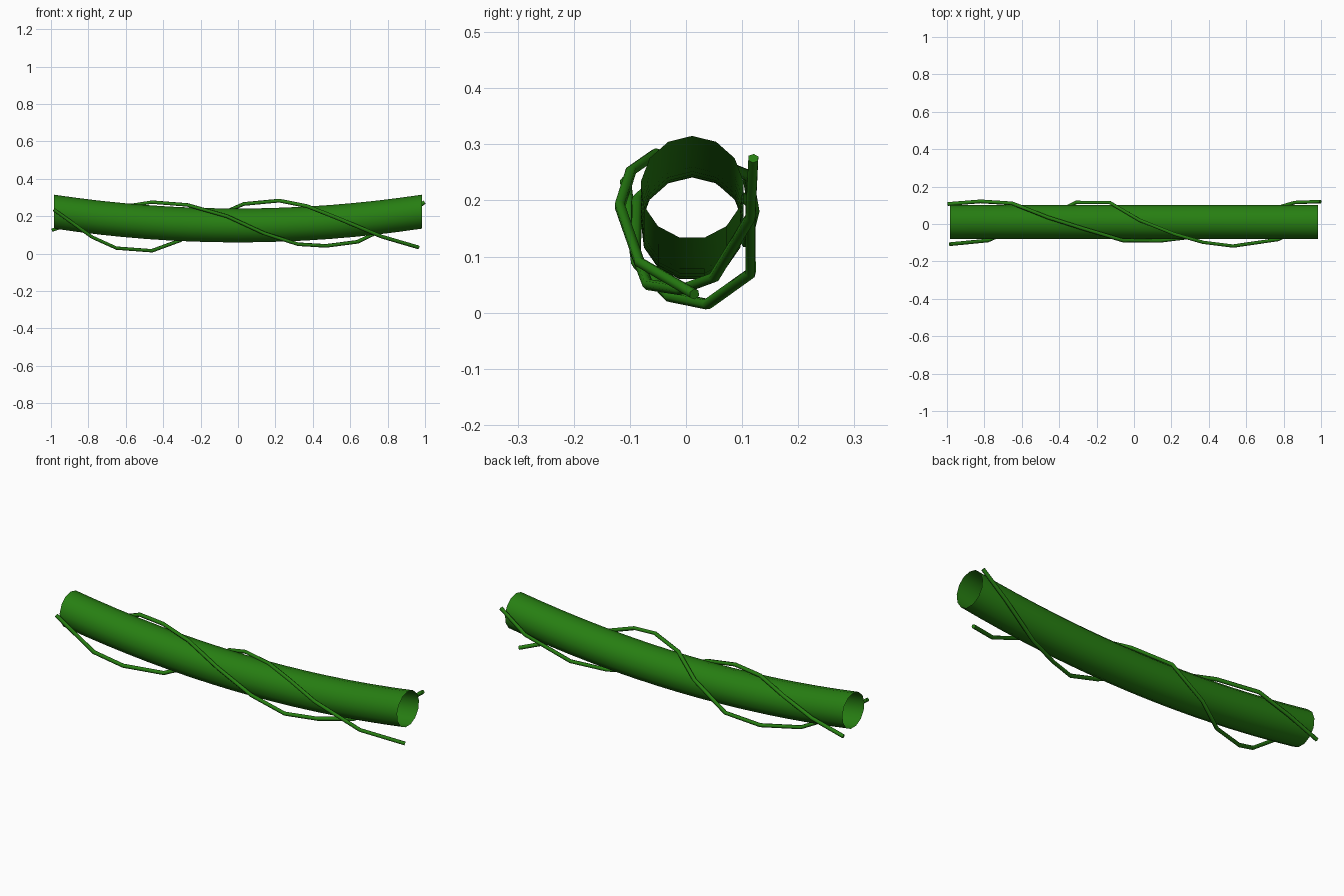
import bpy, bmesh, math

if "Cube" in bpy.data.objects:
    bpy.data.objects.remove(bpy.data.objects["Cube"])

green = bpy.data.materials.new("leaf green")
green.diffuse_color = (0.02, 0.21, 0.006, 1)
green.use_nodes = True
green.node_tree.nodes["Principled BSDF"].inputs["Base Color"].default_value = green.diffuse_color


def add_mesh(name, bm):
    me = bpy.data.meshes.new(name)
    bm.to_mesh(me)
    bm.free()
    me.materials.append(green)
    ob = bpy.data.objects.new(name, me)
    bpy.context.collection.objects.link(ob)
    for p in me.polygons:
        p.use_smooth = True
    return ob


# Hollow stalk: open 13-sided tube sagging in the middle
SIDES, STEPS, R, HALF = 13, 16, 0.092, 0.985
bm = bmesh.new()
rings = []
for i in range(STEPS + 1):
    t = -1 + 2 * i / STEPS
    cz = 0.149 + 0.074 * t * t
    rings.append([bm.verts.new((HALF * t,
                                0.011 + R * math.sin(2 * math.pi * k / SIDES),
                                cz + R * math.cos(2 * math.pi * k / SIDES)))
                  for k in range(SIDES)])
for a, b in zip(rings, rings[1:]):
    for k in range(SIDES):
        n = (k + 1) % SIDES
        bm.faces.new((a[k], a[n], b[n], b[k]))
bmesh.ops.recalc_face_normals(bm, faces=bm.faces)
add_mesh("stalk", bm)


# Thin vines twisting round the stalk
def vine(name, points):
    cu = bpy.data.curves.new(name, 'CURVE')
    cu.dimensions = '3D'
    cu.bevel_depth = 0.01
    cu.bevel_resolution = 1
    cu.use_fill_caps = True
    sp = cu.splines.new('POLY')
    sp.points.add(len(points) - 1)
    for p, co in zip(sp.points, points):
        p.co = (*co, 1)
    cu.materials.append(green)
    ob = bpy.data.objects.new(name, cu)
    bpy.context.collection.objects.link(ob)


vine("front_vine", [
    (-0.985, -0.108, 0.235), (-0.78, -0.088, 0.088), (-0.65, -0.03, 0.029),
    (-0.46, 0.038, 0.015), (-0.31, 0.115, 0.07), (-0.13, 0.115, 0.195),
    (0.03, 0.02, 0.265), (0.22, -0.055, 0.283), (0.37, -0.098, 0.253),
    (0.53, -0.118, 0.19), (0.77, -0.083, 0.09), (0.965, 0.015, 0.033)])
vine("back_vine", [
    (-0.995, 0.107, 0.125), (-0.82, 0.121, 0.18), (-0.65, 0.11, 0.245),
    (-0.46, 0.035, 0.275), (-0.27, -0.025, 0.26), (-0.06, -0.088, 0.2),
    (0.14, -0.09, 0.108), (0.32, -0.068, 0.05), (0.47, -0.01, 0.041),
    (0.64, 0.05, 0.063), (0.86, 0.115, 0.17), (0.997, 0.12, 0.275)])
